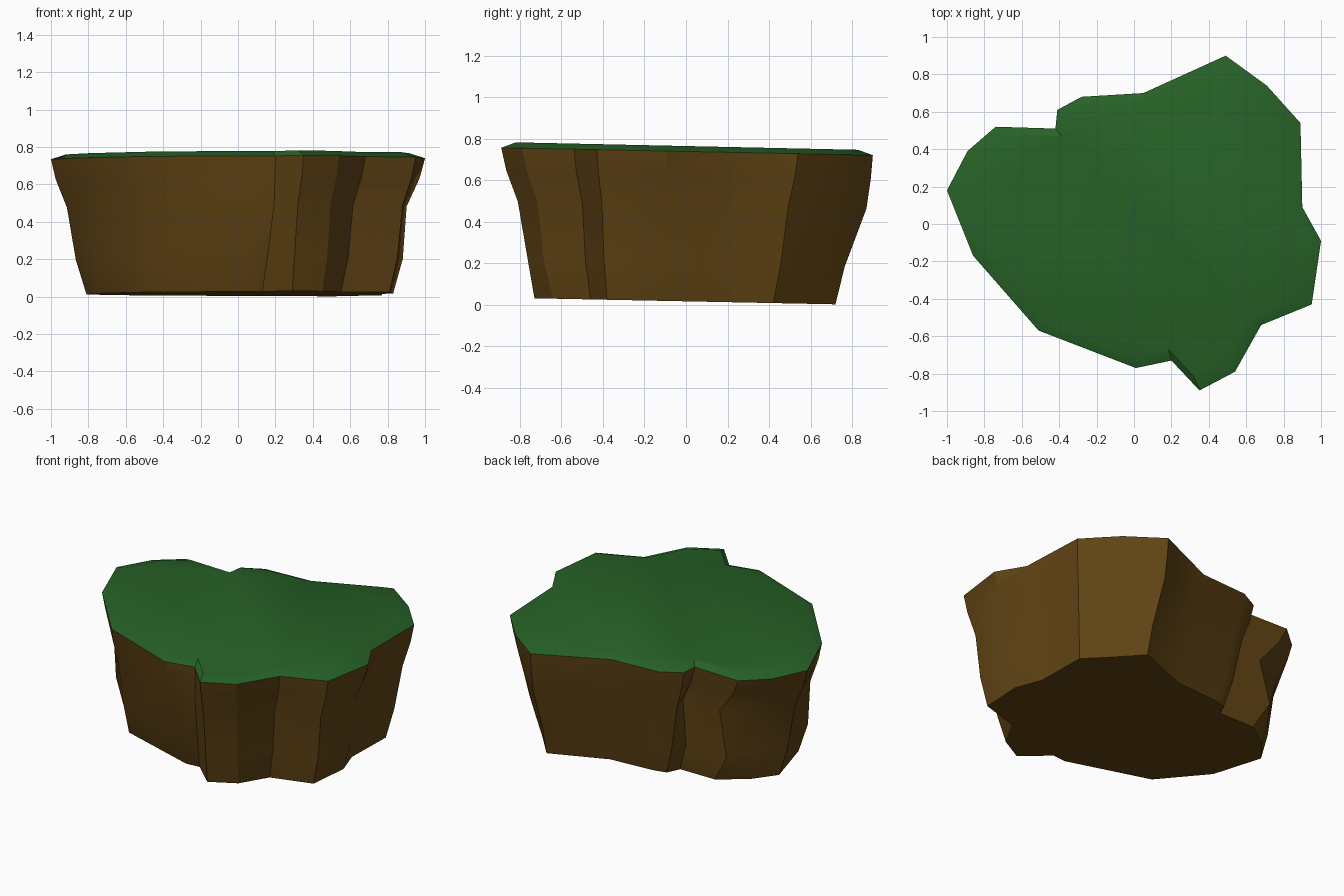
import bpy
import bmesh
import math

cube = bpy.data.objects.get("Cube")
if cube:
    bpy.data.objects.remove(cube, do_unlink=True)


def make_material(name, rgb):
    mat = bpy.data.materials.new(name)
    mat.use_nodes = True
    color = (*rgb, 1.0)
    mat.diffuse_color = color
    shader = mat.node_tree.nodes["Principled BSDF"]
    shader.inputs["Base Color"].default_value = color
    shader.inputs["Roughness"].default_value = 0.9
    return mat


grass = make_material("grass green", (0.02, 0.12, 0.02))
earth = make_material("earth brown", (0.12, 0.058, 0.007))

# Corners of the clump, counter-clockwise: rim x, y, foot x, y,
# then how far the low and middle rings flare from foot to rim
corners = [
    (1, -.09, .83, -.1, .3, .42),
    (.9, .09, .77, .07, .3, .6),
    (.89, .54, .77, .42, .3, .6),
    (.71, .74, .64, .56, .3, .7),
    (.49, .9, .5, .72, .25, .83),
    (.05, .7, .14, .58, .3, .6),
    (-.28, .68, -.15, .56, .4, .6),
    (-.41, .61, -.24, .54, .3, .6),
    (-.42, .51, -.28, .46, .4, .2),
    (-.74, .52, -.53, .46, .5, .2),
    (-.89, .39, -.7, .34, .2, .5),
    (-1, .18, -.81, .2, .3, .55),
    (-.86, -.17, -.72, -.13, .4, .5),
    (-.51, -.57, -.49, -.42, .3, .6),
    (.01, -.77, .04, -.59, .4, .7),
    (.2, -.73, .13, -.58, .4, .9),
    (.35, -.89, .29, -.73, .2, .5),
    (.54, -.79, .45, -.64, .3, .5),
    (.68, -.54, .55, -.46, .3, .5),
    (.95, -.43, .81, -.38, .3, .5),
]


def ring(height, flare):
    """Outline at one height, leaning slightly down toward the back."""
    points = []
    for rx, ry, fx, fy, low, mid in corners:
        t = flare(low, mid)
        x, y = fx + (rx - fx) * t, fy + (ry - fy) * t
        points.append((x, y, height - 0.02 * y))
    return points


def loft(name, rings, mat, cap_bottom=False, cap_top=False):
    """Join rings of equal length with quads and cap the chosen ends."""
    bm = bmesh.new()
    loops = [[bm.verts.new(p) for p in points] for points in rings]
    count = len(corners)
    for lower, upper in zip(loops, loops[1:]):
        for i in range(count):
            j = (i + 1) % count
            bm.faces.new((lower[i], lower[j], upper[j], upper[i]))
    if cap_bottom:
        bm.faces.new(list(reversed(loops[0])))
    if cap_top:
        bm.faces.new(loops[-1])
    mesh = bpy.data.meshes.new(name)
    bm.to_mesh(mesh)
    bm.free()
    mesh.materials.append(mat)
    obj = bpy.data.objects.new(name, mesh)
    bpy.context.collection.objects.link(obj)
    bpy.ops.object.select_all(action="DESELECT")
    obj.select_set(True)
    bpy.context.view_layer.objects.active = obj
    bpy.ops.object.shade_smooth_by_angle(angle=math.radians(30))
    return obj


# Flared earth sides with a flat underside
rim = ring(0.738, lambda low, mid: 1)
loft("earth_body", [
    ring(0.016, lambda low, mid: 0),
    ring(0.2, lambda low, mid: low),
    ring(0.48, lambda low, mid: mid),
    ring(0.63, lambda low, mid: mid + (1 - mid) * 0.7),
    rim,
], earth, cap_bottom=True)

# Grass cap with a shallow sloping border
inner = [(x * 0.92, y * 0.92, z + 0.026) for x, y, z in rim]
loft("grass_top", [rim, inner], grass, cap_top=True)
